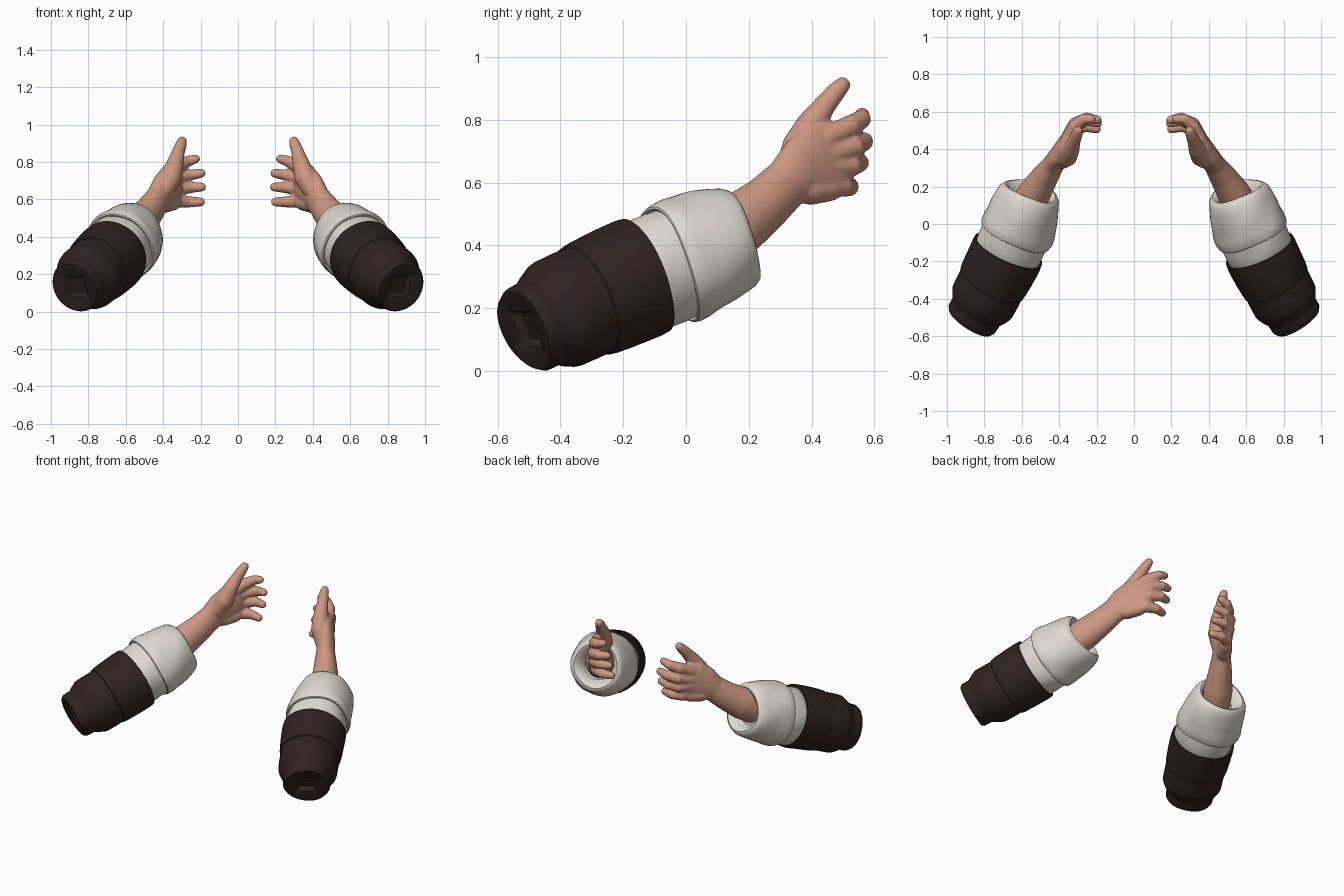
import bpy, bmesh, math
from mathutils import Vector

if "Cube" in bpy.data.objects:
    bpy.data.objects.remove(bpy.data.objects["Cube"])

def material(name, rgb):
    m = bpy.data.materials.new(name)
    m.diffuse_color = (*rgb, 1)
    m.use_nodes = True
    m.node_tree.nodes["Principled BSDF"].inputs["Base Color"].default_value = m.diffuse_color
    return m

SKIN = material("skin", (0.60, 0.31, 0.22))
WHITE = material("white_cloth", (0.73, 0.70, 0.64))
DARK = material("dark_cloth", (0.028, 0.016, 0.017))

def bridge(bm, loops, caps=True):
    """Skin a list of vertex coordinate loops with quads."""
    vs = [[bm.verts.new(p) for p in loop] for loop in loops]
    n = len(vs[0])
    for a, b in zip(vs, vs[1:]):
        for i in range(n):
            bm.faces.new((a[i], a[(i + 1) % n], b[(i + 1) % n], b[i]))
    if caps:
        bm.faces.new(vs[0][::-1])
        bm.faces.new(vs[-1])

def ring(c, tangent, ru, rv, n):
    side = tangent.cross(Vector((0, 0, 1))).normalized()
    up = side.cross(tangent).normalized()
    return [c + up * ru * math.cos(2 * math.pi * i / n) + side * rv * math.sin(2 * math.pi * i / n)
            for i in range(n)]

def limb(bm, pts, n=20):
    """Elliptical tube through (x, y, z, height radius, width radius), with rounded tip."""
    P = [(Vector(p[:3]), p[3], p[-1]) for p in pts]
    d = (P[-1][0] - P[-2][0]).normalized()
    c, ru, rv = P[-1]
    for s, k in ((0.5, 0.87), (0.85, 0.53), (0.98, 0.2)):
        P.append((c + d * min(ru, rv) * s, ru * k, rv * k))
    loops = []
    for i, (c, ru, rv) in enumerate(P):
        t = P[min(i + 1, len(P) - 1)][0] - P[max(i - 1, 0)][0]
        loops.append(ring(c, t.normalized(), ru, rv, n))
    bridge(bm, loops)

def finish(bm, name, mat):
    bmesh.ops.recalc_face_normals(bm, faces=bm.faces)
    me = bpy.data.meshes.new(name)
    bm.to_mesh(me)
    bm.free()
    me.materials.append(mat)
    ob = bpy.data.objects.new(name, me)
    bpy.context.collection.objects.link(ob)
    return ob

def mirror(ob):
    m = ob.modifiers.new("mirror", 'MIRROR')
    m.use_mirror_merge = False

# Sleeve axis: a parabola through three points of the arm
A, B, C = Vector((0.872, -0.515, 0.128)), Vector((0.666, -0.127, 0.307)), Vector((0.553, 0.170, 0.428))
TB = 0.58

def axis(t):
    return (A * ((t - TB) * (t - 1) / TB) + B * (t * (t - 1) / (TB * (TB - 1)))
            + C * (t * (t - TB) / (1 - TB)))

def sleeve(name, profile, mat, wrinkle, n=48):
    """Wrinkled cloth tube from (position along axis, radius) pairs; tiny radii become square."""
    bm = bmesh.new()
    loops = []
    for t, r in profile:
        tan = (axis(t + 0.01) - axis(t - 0.01)).normalized()
        c = axis(t)
        loop = []
        for i, p in enumerate(ring(c, tan, r, r, n)):
            a = 2 * math.pi * i / n
            k = 1 + wrinkle * (math.sin(3 * a + 9 * t) + 0.6 * math.sin(5 * a - 20 * t))
            if r < 0.08:
                k = 1 / max(abs(math.cos(a)), abs(math.sin(a)))
            loop.append(c + (p - c) * k + tan * wrinkle * 0.5 * math.sin(2 * a + 1))
        loops.append(loop)
    bridge(bm, loops)
    ob = finish(bm, name, mat)
    bpy.ops.object.select_all(action='DESELECT')
    ob.select_set(True)
    bpy.context.view_layer.objects.active = ob
    bpy.ops.object.shade_smooth_by_angle(angle=math.radians(42))
    mirror(ob)

# Dark outer sleeve: recessed square rear hole, narrow neck, overlapping tiers
sleeve("dark_sleeve", [
    (0.05, 0.045), (0.015, 0.06), (0.0, 0.11), (0.0, 0.135), (0.02, 0.145), (0.06, 0.146),
    (0.075, 0.145), (0.11, 0.162), (0.15, 0.178), (0.17, 0.181), (0.24, 0.182), (0.30, 0.181),
    (0.305, 0.187), (0.34, 0.191), (0.41, 0.194), (0.47, 0.196), (0.53, 0.197),
    (0.565, 0.195), (0.568, 0.188), (0.55, 0.165)], DARK, 0.007)

# White shirt sleeve with turned-back cuff
sleeve("white_cuff", [
    (0.50, 0.16), (0.54, 0.178), (0.60, 0.182), (0.65, 0.183), (0.69, 0.181), (0.684, 0.190),
    (0.688, 0.196), (0.71, 0.201), (0.75, 0.201), (0.80, 0.194), (0.84, 0.191), (0.88, 0.186),
    (0.93, 0.177), (0.98, 0.166), (1.005, 0.152), (1.012, 0.138), (1.0, 0.12), (0.955, 0.10),
    (0.93, 0.09)], WHITE, 0.018)

# Forearm, palm, thumb and fingers, fused into one smooth skin
bm = bmesh.new()
limb(bm, [(0.60, 0.05, 0.39, 0.10, 0.09), (0.53, 0.17, 0.468, 0.10, 0.088),
          (0.475, 0.255, 0.535, 0.088, 0.072), (0.43, 0.32, 0.597, 0.082, 0.058),
          (0.40, 0.37, 0.642, 0.104, 0.053), (0.368, 0.425, 0.666, 0.126, 0.046),
          (0.338, 0.48, 0.682, 0.118, 0.037)], 28)
# thumb
limb(bm, [(0.405, 0.335, 0.64, 0.050), (0.360, 0.365, 0.715, 0.059), (0.338, 0.398, 0.785, 0.047),
          (0.320, 0.445, 0.850, 0.035), (0.306, 0.478, 0.890, 0.031), (0.299, 0.498, 0.911, 0.026)])
# heel of the palm below the little finger
limb(bm, [(0.42, 0.34, 0.582, 0.043), (0.385, 0.40, 0.576, 0.047), (0.345, 0.46, 0.582, 0.041)])
# fingers, index first
for f in (
    [(0.36, 0.44, 0.74), (0.315, 0.525, 0.780), (0.268, 0.562, 0.804), (0.227, 0.561, 0.816)],
    [(0.36, 0.45, 0.69), (0.315, 0.538, 0.716), (0.250, 0.568, 0.732), (0.197, 0.557, 0.739)],
    [(0.36, 0.45, 0.65), (0.315, 0.528, 0.655), (0.250, 0.554, 0.664), (0.194, 0.540, 0.666)],
    [(0.36, 0.44, 0.60), (0.320, 0.500, 0.590), (0.260, 0.522, 0.587), (0.200, 0.508, 0.586)]):
    limb(bm, [(*p, r) for p, r in zip(f, (0.038, 0.036, 0.030, 0.024))])
hand = finish(bm, "hand_and_forearm", SKIN)
rm = hand.modifiers.new("fuse", 'REMESH')
rm.mode = 'VOXEL'
rm.voxel_size = 0.006
rm.use_smooth_shade = True
sm = hand.modifiers.new("soften", 'SMOOTH')
sm.factor = 0.5
sm.iterations = 7
mirror(hand)
